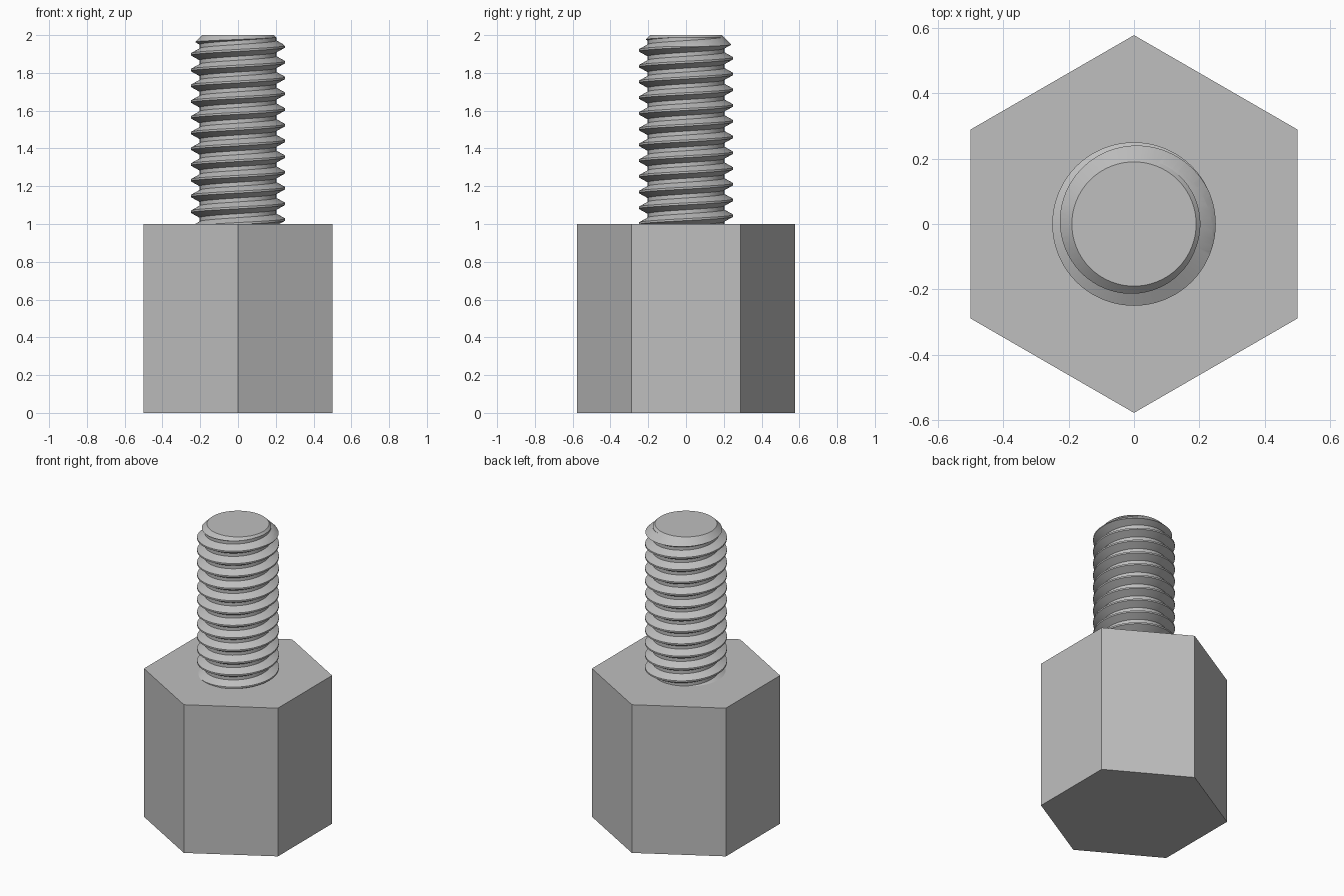
import bpy, bmesh
from math import cos, sin, pi, radians, sqrt
from mathutils import Matrix, Vector

cube = bpy.data.objects.get("Cube")
if cube:
    bpy.data.objects.remove(cube, do_unlink=True)

HEX_TOP, TOP = 1.0, 2.0
ACROSS_FLATS = 1.0
MAJOR, MINOR, TIP = 0.25, 0.203, 0.19
PITCH, STEPS, TURNS = 1 / 12, 72, 15
FOOT = 0.97                      # stud base, sunk into the hex body

steel = bpy.data.materials.new("steel grey")
steel.use_nodes = True
grey = (0.52, 0.52, 0.52, 1)
steel.diffuse_color = grey
steel.node_tree.nodes["Principled BSDF"].inputs["Base Color"].default_value = grey


def make_object(name, bm):
    bmesh.ops.recalc_face_normals(bm, faces=bm.faces)
    mesh = bpy.data.meshes.new(name)
    bm.to_mesh(mesh)
    bm.free()
    mesh.materials.append(steel)
    obj = bpy.data.objects.new(name, mesh)
    bpy.context.collection.objects.link(obj)
    return obj


def make_cone(name, sides, r1, r2, z1, z2, turn=0):
    bm = bmesh.new()
    place = Matrix.Translation((0, 0, (z1 + z2) / 2)) @ Matrix.Rotation(turn, 4, 'Z')
    bmesh.ops.create_cone(bm, cap_ends=True, segments=sides, radius1=r1,
                          radius2=r2, depth=z2 - z1, matrix=place)
    return make_object(name, bm)


# Hexagonal body with corners at the front and back
body = make_cone("hex_body", 6, ACROSS_FLATS / sqrt(3), ACROSS_FLATS / sqrt(3), 0, HEX_TOP)
corner = max(body.data.vertices, key=lambda v: v.co.y).co
if abs(corner.x) > 0.01:
    body.data.transform(Matrix.Rotation(radians(30), 4, 'Z'))

# Threaded stud: one thread profile swept along a right-handed helix
profile = [(-0.375, MINOR), (-0.0625, MAJOR), (0.0625, MAJOR), (0.375, MINOR), (0.625, MINOR)]
bm = bmesh.new()
previous = None
for step in range(STEPS * TURNS + 1):
    angle = 2 * pi * step / STEPS
    crest = 1.94 + PITCH * (step / STEPS - 13)
    row = [bm.verts.new((r * cos(angle), r * sin(angle), crest + PITCH * k))
           for k, r in profile]
    if previous:
        for a, b, c, d in zip(previous, row, row[1:], previous[1:]):
            bm.faces.new((a, b, c, d))
    previous = row
bmesh.ops.remove_doubles(bm, verts=bm.verts, dist=0.0005)

# Close both open ends with a fan to the axis
low, high = (bm.verts.new((0, 0, z)) for z in (0.5, 2.6))
for edge in [e for e in bm.edges if e.is_boundary]:
    a, b = edge.verts
    bm.faces.new((a, b, low if a.co.z < 1.5 else high))
stud = make_object("threaded_stud", bm)

# Trim the stud to length and chamfer its tip
trim = make_cone("stud_trim", STEPS, TIP + TOP - FOOT, TIP, FOOT, TOP)
trim.hide_render = True
cut = stud.modifiers.new("trim", 'BOOLEAN')
cut.operation, cut.solver, cut.object = 'INTERSECT', 'EXACT', trim
bpy.ops.object.select_all(action='DESELECT')
stud.select_set(True)
bpy.context.view_layer.objects.active = stud
bpy.ops.object.modifier_apply(modifier=cut.name)
bpy.data.objects.remove(trim, do_unlink=True)
bpy.ops.object.shade_smooth_by_angle(angle=radians(25))
